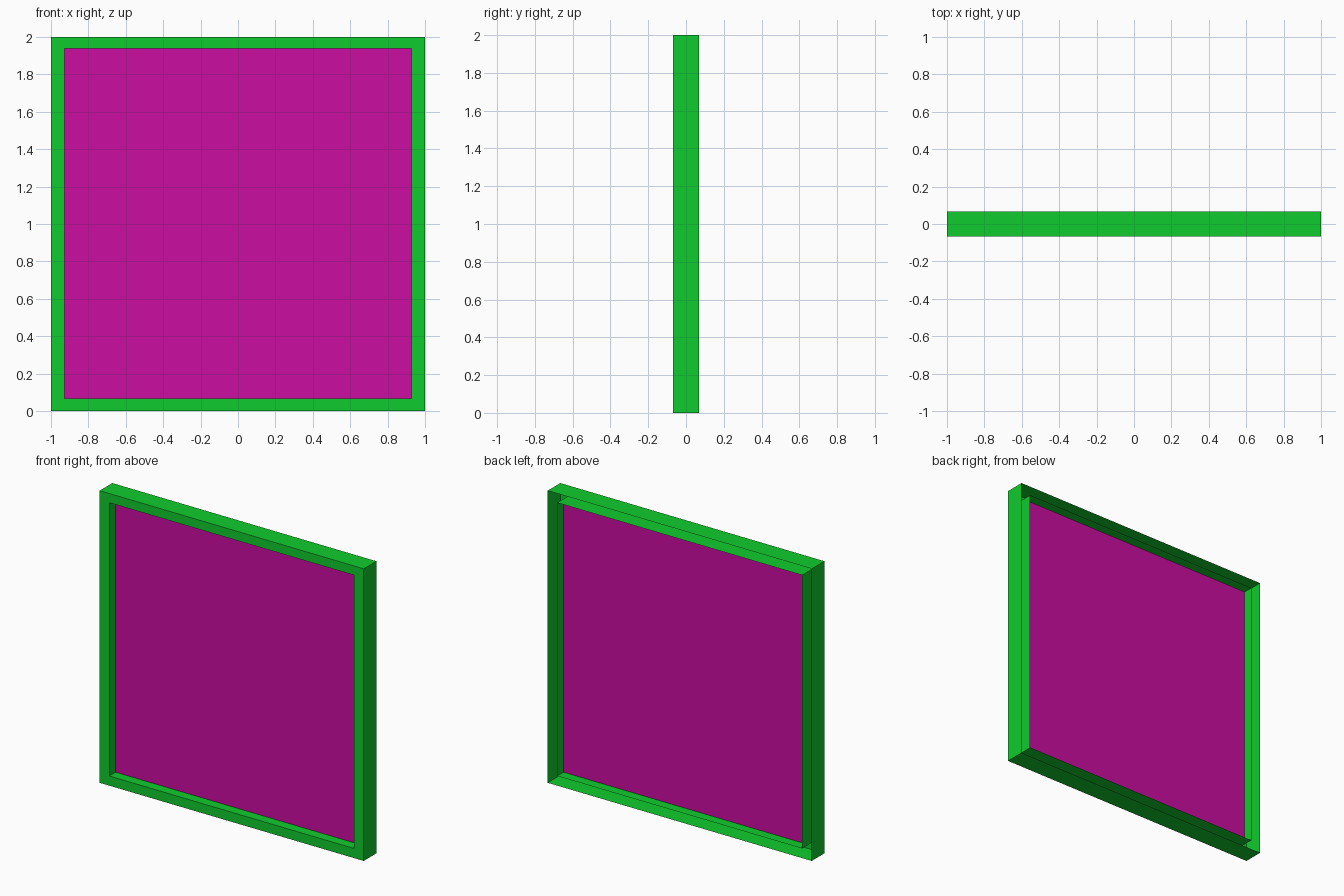
import bpy

if "Cube" in bpy.data.objects:
    bpy.data.objects.remove(bpy.data.objects["Cube"])

D = 0.068                 # half depth of the frame
IX, Z0, Z1 = 0.927, 0.066, 1.937   # opening half width, bottom and top


def rect(hx, z0, z1, y):
    """Four corners, counter-clockwise seen from the front."""
    return [(-hx, y, z0), (hx, y, z0), (hx, y, z1), (-hx, y, z1)]


def make(name, verts, faces, color):
    mesh = bpy.data.meshes.new(name)
    mesh.from_pydata(verts, [], faces)
    mat = bpy.data.materials.new(name + "_color")
    mat.diffuse_color = color
    mat.use_nodes = True
    mat.node_tree.nodes["Principled BSDF"].inputs["Base Color"].default_value = mat.diffuse_color
    mesh.materials.append(mat)
    obj = bpy.data.objects.new(name, mesh)
    bpy.context.collection.objects.link(obj)
    return obj


# Frame: U-shaped channel, open at the back (outer wall, front rim, inner wall)
rings = [rect(1, 0, 2, D), rect(1, 0, 2, -D),
         rect(IX, Z0, Z1, -D), rect(IX, Z0, Z1, D)]
verts = [v for ring in rings for v in ring]
faces = [(4 * k + i, 4 * k + (i + 1) % 4, 4 * k + 4 + (i + 1) % 4, 4 * k + 4 + i)
         for k in range(3) for i in range(4)]
make("frame", verts, faces, (0.005, 0.6, 0.027, 1))

# Panel: single sheet across the middle of the opening
make("panel", rect(IX, Z0, Z1, 0), [(0, 1, 2, 3)], (0.6, 0.004, 0.352, 1))
